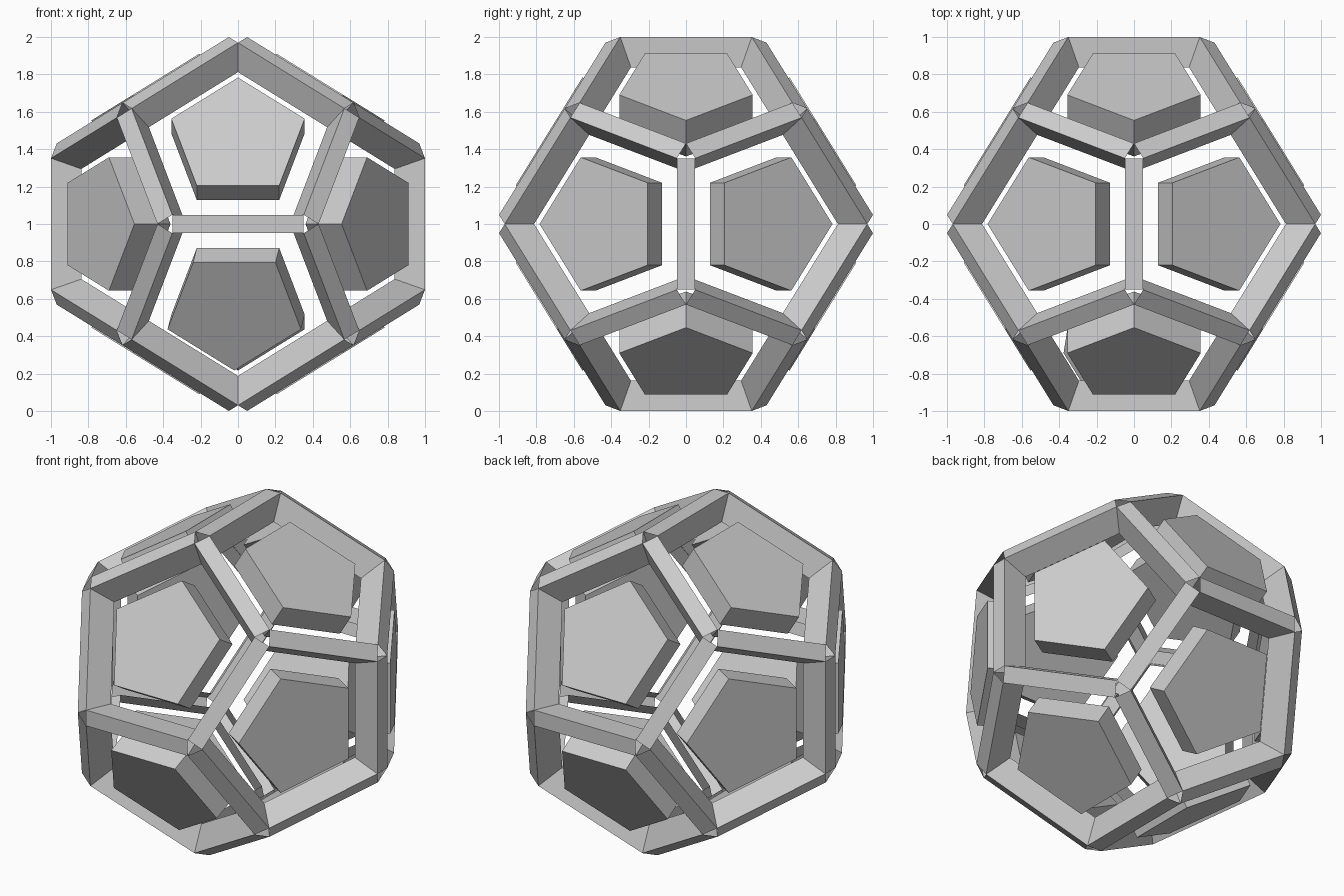
import bpy, bmesh, math
from mathutils import Vector

if "Cube" in bpy.data.objects:
    bpy.data.objects.remove(bpy.data.objects["Cube"])

PHI = (1 + 5 ** 0.5) / 2
LIFT = Vector((0, 0, 1))


def face_axes():
    # the 12 dodecahedron face normals, each with the direction of its pentagon tip
    out = []
    for k in range(3):
        for s in (-1, 1):
            for t in (-1, 1):
                n, tip = Vector((0, 0, 0)), Vector((0, 0, 0))
                n[(k + 1) % 3], n[(k + 2) % 3] = s * PHI, t
                n.normalize()
                tip[(k + 2) % 3] = t
                tip = (tip - n * tip.dot(n)).normalized()
                out.append((n, tip))
    return out


def pentagon(n, tip, dist, radius):
    side = n.cross(tip)
    return [n * dist + radius * (tip * math.cos(a) + side * math.sin(a))
            for a in (i * math.tau / 5 for i in range(5))]


def make_object(name, bm):
    bm.normal_update()
    me = bpy.data.meshes.new(name)
    bm.to_mesh(me)
    bm.free()
    ob = bpy.data.objects.new(name, me)
    ob.location = LIFT
    bpy.context.collection.objects.link(ob)
    return ob


def add_face(bm, verts, facing):
    f = bm.faces.new(verts)
    f.normal_update()
    if f.normal.dot(facing) < 0:
        f.normal_flip()


FACES = face_axes()

# open frame: pentagonal collars tapering to the centre, joined by flat edge strips
bm = bmesh.new()
rings = []
for n, tip in FACES:
    pts = pentagon(n, tip, 0.876, 0.598)
    outer = [bm.verts.new(p) for p in pts]
    inner = [bm.verts.new(p * 0.838) for p in pts]
    for i in range(5):
        j = (i + 1) % 5
        mid = (pts[i] + pts[j]) / 2
        add_face(bm, (outer[i], outer[j], inner[j], inner[i]), n * 0.876 - mid)
    rings.append((n, outer))
for i, (n, ring) in enumerate(rings):
    for m, other in rings[i + 1:]:
        if n.dot(m) > 0.4:
            a, b = sorted(ring, key=lambda v: -v.co.dot(m))[:2]
            c, d = sorted(other, key=lambda v: -v.co.dot(n))[:2]
            if (b.co - c.co).length > (b.co - d.co).length:
                c, d = d, c
            add_face(bm, (a, b, c, d), n + m)
make_object("frame", bm)

# floating pentagonal panels, one in each opening
for idx, (n, tip) in enumerate(FACES):
    bm = bmesh.new()
    # the lower front panel leans slightly to the left
    lean = Vector((-0.02, 0, 0)) if n.y < -0.8 and n.z < 0 else Vector()
    outer = [bm.verts.new(p + lean) for p in pentagon(n, tip, 0.883, 0.375)]
    inner = [bm.verts.new(p) for p in pentagon(n, tip, 0.735, 0.375)]
    bm.faces.new(outer)
    bm.faces.new(inner[::-1])
    for i in range(5):
        j = (i + 1) % 5
        bm.faces.new((outer[i], inner[i], inner[j], outer[j]))
    bmesh.ops.recalc_face_normals(bm, faces=bm.faces)
    make_object(f"panel_{idx + 1}", bm)
